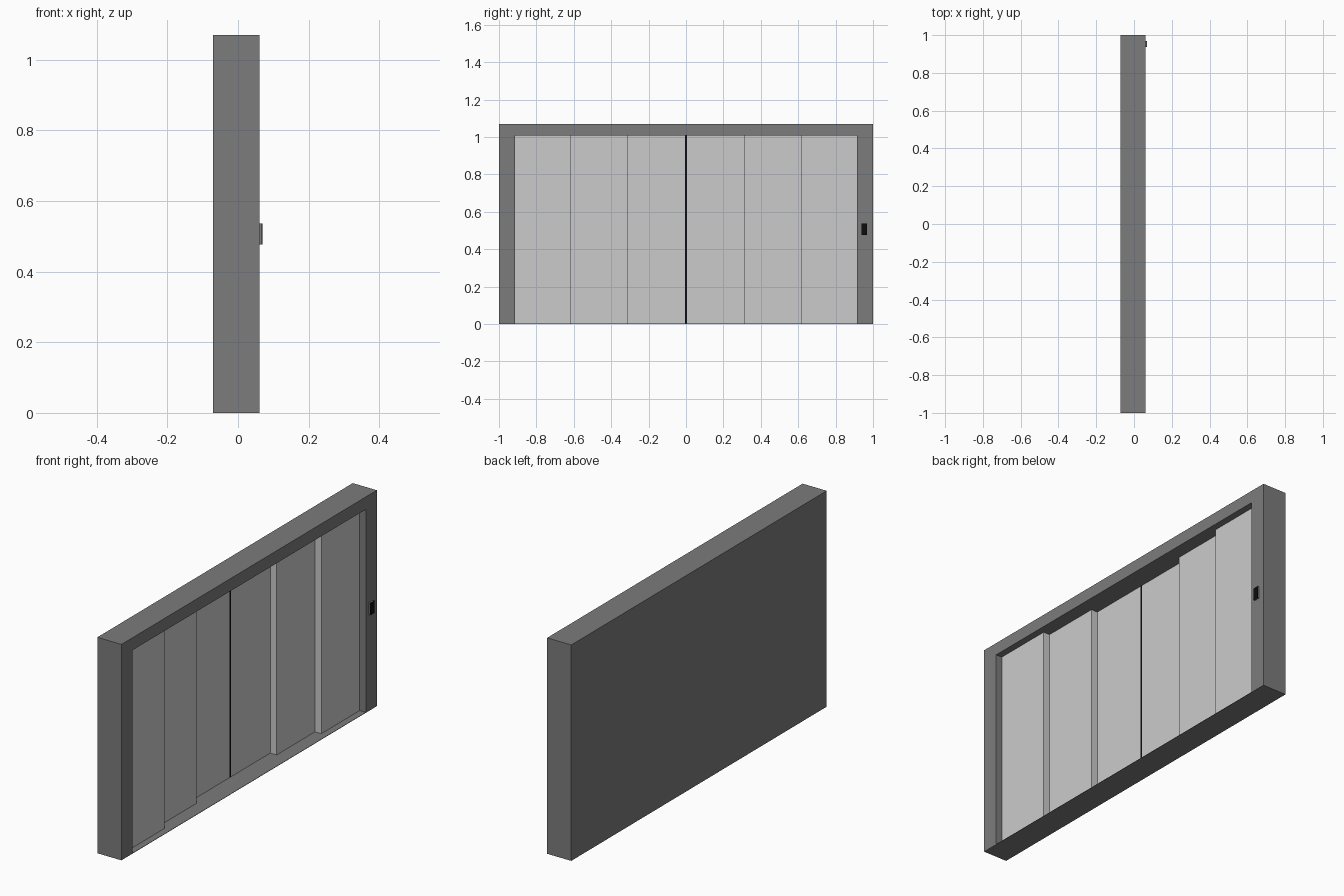
import bpy

if "Cube" in bpy.data.objects:
    bpy.data.objects.remove(bpy.data.objects["Cube"])

BACK, FRONT = -0.071, 0.061      # depth of the frame along x
HALF, OPEN = 1.0, 0.914          # half widths of frame and opening
TOP, HEAD, SILL = 1.07, 1.008, 0.002


def material(name, value):
    m = bpy.data.materials.new(name)
    m.diffuse_color = (value, value, value, 1)
    m.use_nodes = True
    m.node_tree.nodes["Principled BSDF"].inputs["Base Color"].default_value = m.diffuse_color
    return m


dark = material("dark_grey", 0.2)
black = material("black", 0.004)


def mesh_object(name, verts, faces, mat=None):
    me = bpy.data.meshes.new(name)
    me.from_pydata(verts, [], faces)
    ob = bpy.data.objects.new(name, me)
    bpy.context.collection.objects.link(ob)
    if mat:
        me.materials.append(mat)
    return ob


def box(name, x, y, z, mat=None):
    verts = [(a, b, c) for a in x for b in y for c in z]
    faces = [(0, 1, 3, 2), (4, 6, 7, 5), (0, 4, 5, 1),
             (2, 3, 7, 6), (0, 2, 6, 4), (1, 5, 7, 3)]
    return mesh_object(name, verts, faces, mat)


# Door surround: an upside-down U profile extruded through the depth
profile = [(-HALF, 0), (-HALF, TOP), (HALF, TOP), (HALF, 0),
           (OPEN, 0), (OPEN, HEAD), (-OPEN, HEAD), (-OPEN, 0)]
n = len(profile)
verts = [(x, y, z) for x in (BACK, FRONT) for y, z in profile]
faces = [(i, i + n, (i + 1) % n + n, (i + 1) % n) for i in range(n)]
faces += [tuple(range(n))[::-1], tuple(range(n, 2 * n))]
# side faces wind outward for this clockwise profile once reversed
faces = [f[::-1] for f in faces]
mesh_object("door_frame", verts, faces, dark)

# Back plate and thin sill closing the opening
box("back_plate", (BACK, BACK + 0.004), (-OPEN, OPEN), (SILL, HEAD), dark)
box("sill", (BACK, FRONT), (-OPEN, OPEN), (0, SILL), dark)

# Telescopic panels, stepping back toward the centre on both sides
edges = [0.005, 0.314, 0.614, OPEN]
fronts = [-0.043, -0.008, 0.027]
for side, sign in (("left", -1), ("right", 1)):
    for i, name in enumerate(("inner", "middle", "outer")):
        y = sorted((sign * edges[i], sign * edges[i + 1]))
        box(f"{side}_{name}_panel", (BACK + 0.004, fronts[i]), y, (SILL, HEAD))

# Black gap strip where the two doors meet
box("centre_seam", (BACK + 0.004, fronts[0]), (-0.005, 0.005), (SILL, HEAD), black)

# Call button: base with a black face
box("button_base", (FRONT, 0.067), (0.938, 0.968), (0.477, 0.537), dark)
box("button_face", (0.067, 0.07), (0.938, 0.968), (0.477, 0.537), black)

# Consistent outward normals
import bmesh
for ob in bpy.context.collection.objects:
    bm = bmesh.new()
    bm.from_mesh(ob.data)
    bmesh.ops.recalc_face_normals(bm, faces=bm.faces)
    bm.to_mesh(ob.data)
    bm.free()
